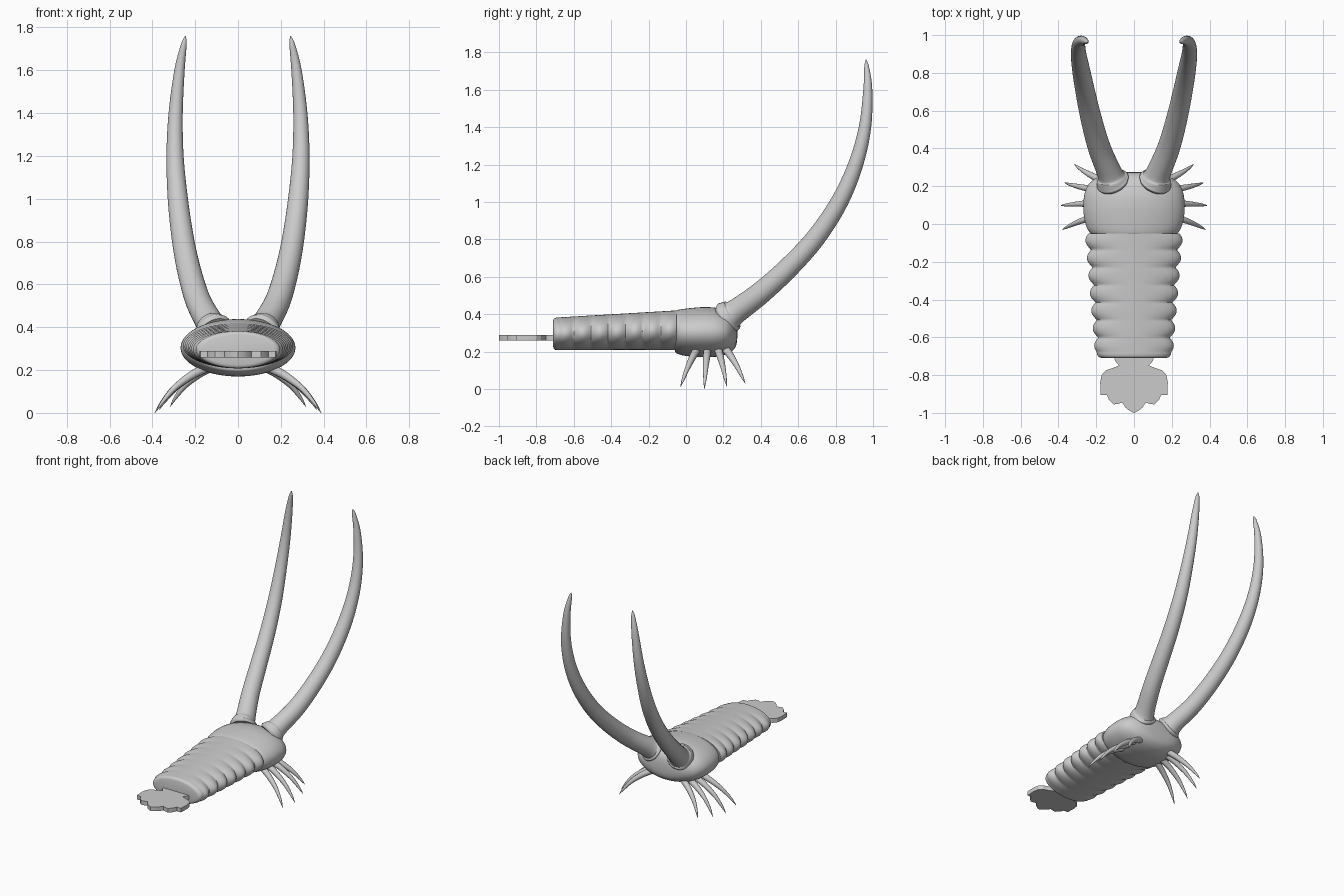
import bpy, bmesh, math
from mathutils import Vector

if "Cube" in bpy.data.objects:
    bpy.data.objects.remove(bpy.data.objects["Cube"])


def finish(name, bm, angle=50):
    bmesh.ops.recalc_face_normals(bm, faces=bm.faces)
    me = bpy.data.meshes.new(name)
    bm.to_mesh(me)
    bm.free()
    ob = bpy.data.objects.new(name, me)
    bpy.context.collection.objects.link(ob)
    bpy.ops.object.select_all(action='DESELECT')
    ob.select_set(True)
    bpy.context.view_layer.objects.active = ob
    bpy.ops.object.shade_smooth_by_angle(angle=math.radians(angle))
    return ob


def loft(name, rings, n):
    """rings: (centre, axis u, axis v), skinned in order and capped."""
    bm = bmesh.new()
    loops = []
    for c, u, v in rings:
        loops.append([bm.verts.new(c + u * math.cos(2 * math.pi * i / n) + v * math.sin(2 * math.pi * i / n))
                      for i in range(n)])
    for a, b in zip(loops, loops[1:]):
        for i in range(n):
            j = (i + 1) % n
            bm.faces.new((a[i], a[j], b[j], b[i]))
    bm.faces.new(loops[0])
    bm.faces.new(loops[-1])
    return finish(name, bm)


def body(name, profile, n=64):
    """profile: (y, half width, bottom z, top z)."""
    return loft(name, [(Vector((0, y, (b + t) / 2)), Vector((w, 0, 0)), Vector((0, 0, (t - b) / 2)))
                       for y, w, b, t in profile], n)


def smooth_path(pts, steps):
    """Catmull-Rom through points of any dimension."""
    P = [Vector(p) for p in pts]
    P = [2 * P[0] - P[1]] + P + [2 * P[-1] - P[-2]]
    out = []
    for i in range(1, len(P) - 2):
        a, b, c, d = P[i - 1:i + 3]
        for s in range(steps):
            t = s / steps
            out.append(0.5 * (2 * b + (c - a) * t + (2 * a - 5 * b + 4 * c - d) * t ** 2
                              + (3 * b - a - 3 * c + d) * t ** 3))
    return out + [P[-2]]


def horn(name, pts, n, steps, side):
    """Tapering tube along points of (x, y, z, radius)."""
    path = smooth_path([(p[0] * side,) + tuple(p[1:]) for p in pts], steps)
    rings = []
    for i, p in enumerate(path):
        tan = (path[min(i + 1, len(path) - 1)].to_3d() - path[max(i - 1, 0)].to_3d()).normalized()
        u = Vector((0, -tan.z, tan.y)).normalized()
        v = tan.cross(u)
        r = max(p[3], 0.001)
        rings.append((p.to_3d(), u * r, v * r))
    return loft(name, rings, n)


# ribbed abdomen, tapering to the back
prof = [(-0.71, 0.165, 0.225, 0.365), (-0.707, 0.18, 0.215, 0.374), (-0.70, 0.190, 0.209, 0.380)]
N = 84
for i in range(N + 1):
    t = i / N
    y = -0.69 + 0.64 * t
    bump = abs(math.cos(math.pi * (y + 0.09) / 0.093)) ** 0.9
    if y < -0.65:
        bump = max(bump, 0.6)
    prof.append((y, 0.180 + 0.053 * t + 0.027 * bump, 0.208, 0.382 + 0.038 * t))
body("abdomen", prof)

# domed head shell
head = [(-0.060, 0.205, 0.20, 0.41), (-0.052, 0.227, 0.192, 0.42), (-0.02, 0.25, 0.18, 0.427),
        (0.04, 0.265, 0.172, 0.434), (0.1, 0.268, 0.17, 0.438), (0.16, 0.262, 0.172, 0.434),
        (0.21, 0.24, 0.183, 0.42), (0.24, 0.205, 0.198, 0.403), (0.262, 0.155, 0.22, 0.378),
        (0.272, 0.10, 0.25, 0.345), (0.275, 0.03, 0.285, 0.31)]
body("head", [tuple(p) for p in smooth_path(head, 3)])

# long antennae with flared sockets
antenna = [(0.106, 0.212, 0.375, 0.080), (0.113, 0.226, 0.386, 0.089), (0.119, 0.24, 0.397, 0.080),
           (0.130, 0.272, 0.418, 0.066), (0.184, 0.405, 0.518, 0.060), (0.226, 0.555, 0.655, 0.056),
           (0.257, 0.695, 0.81, 0.052), (0.281, 0.82, 1.0, 0.047), (0.294, 0.907, 1.2, 0.040),
           (0.291, 0.957, 1.4, 0.033), (0.273, 0.972, 1.6, 0.024), (0.253, 0.966, 1.72, 0.013),
           (0.245, 0.962, 1.76, 0.002)]
# curved spiky legs: (root y, tip x, tip y, tip z)
legs = [(0.062, 0.38, -0.03, 0.01), (0.115, 0.388, 0.098, 0.0),
        (0.17, 0.368, 0.218, 0.015), (0.21, 0.316, 0.316, 0.03)]
for side, label in ((1, "right"), (-1, "left")):
    horn("antenna_" + label, antenna, 32, 6, side)
    for k, (ry, tx, ty, tz) in enumerate(legs):
        rx, rz = 0.14 if k < 3 else 0.125, 0.215
        pts = [(rx, ry, rz, 0.022)]
        for f, g, r in ((0.33, 0.2, 0.019), (0.65, 0.48, 0.014), (0.88, 0.79, 0.008), (1, 1, 0.001)):
            pts.append((rx + (tx - rx) * f, ry + (ty - ry) * (f + g) / 2, rz + (tz - rz) * g, r))
        horn("leg_%s_%d" % (label, k + 1), pts, 16, 5, side)

# scalloped tail fan
half = [(0.108, -0.69), (0.10, -0.725), (0.08, -0.748), (0.11, -0.762), (0.15, -0.775), (0.172, -0.80),
        (0.179, -0.84), (0.176, -0.905), (0.143, -0.905), (0.132, -0.932), (0.108, -0.955),
        (0.085, -0.953), (0.063, -0.945), (0.045, -0.972), (0.024, -0.989), (0.0, -1.0)]
outline = half + [(-x, y) for x, y in reversed(half[:-1])]
bm = bmesh.new()
face = bm.faces.new([bm.verts.new((x, y, 0.258)) for x, y in outline])
ext = bmesh.ops.extrude_face_region(bm, geom=[face])
bmesh.ops.translate(bm, vec=(0, 0, 0.03), verts=[v for v in ext['geom'] if isinstance(v, bmesh.types.BMVert)])
finish("tail_fan", bm, 30)
